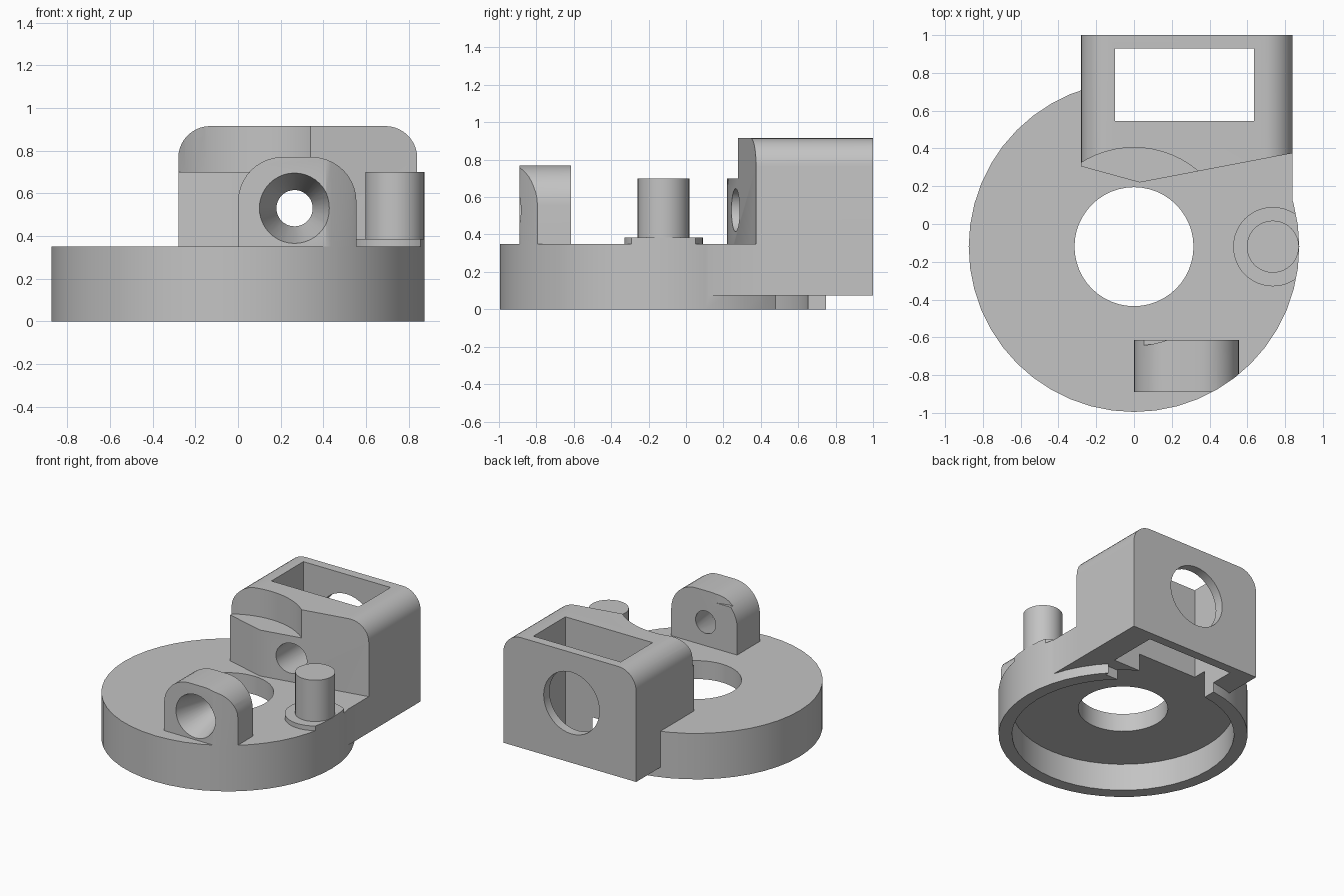
import bpy, bmesh, math
from mathutils import Matrix, Vector

if "Cube" in bpy.data.objects:
    bpy.data.objects.remove(bpy.data.objects["Cube"], do_unlink=True)

AXIS_Y = -0.12        # centre line of the round base
BASE_R = 0.875
DECK = 0.35           # top of the base
BORE_X, BORE_Z = 0.265, 0.53

grey = bpy.data.materials.new("plain_grey")
grey.use_nodes = True
colour = (0.55, 0.55, 0.55, 1)
grey.diffuse_color = colour
grey.node_tree.nodes["Principled BSDF"].inputs["Base Color"].default_value = colour


def finish(bm, name):
    bmesh.ops.recalc_face_normals(bm, faces=bm.faces)
    mesh = bpy.data.meshes.new(name)
    bm.to_mesh(mesh)
    bm.free()
    mesh.materials.append(grey)
    obj = bpy.data.objects.new(name, mesh)
    bpy.context.collection.objects.link(obj)
    return obj


def prism(name, outline, start, end, axis="z"):
    """Extrude an outline along z (points are x, y) or y (points are x, z)."""
    bm = bmesh.new()
    place = (lambda a, b: (a, b, start)) if axis == "z" else (lambda a, b: (a, start, b))
    face = bm.faces.new([bm.verts.new(place(a, b)) for a, b in outline])
    new = bmesh.ops.extrude_face_region(bm, geom=[face])["geom"]
    move = Vector((0, 0, end - start)) if axis == "z" else Vector((0, end - start, 0))
    bmesh.ops.translate(bm, vec=move, verts=[v for v in new if isinstance(v, bmesh.types.BMVert)])
    return finish(bm, name)


def rect(x0, x1, y0, y1):
    return [(x0, y0), (x1, y0), (x1, y1), (x0, y1)]


def arch(x0, x1, z0, z1, r, steps=10):
    """Rectangle with its two upper corners rounded."""
    pts = [(x0, z0), (x1, z0)]
    for cx, first in ((x1 - r, 0), (x0 + r, math.pi / 2)):
        for i in range(steps + 1):
            a = first + i * math.pi / 2 / steps
            pts.append((cx + r * math.cos(a), z1 - r + r * math.sin(a)))
    return pts


def disc(name, x, y, r, z0, z1, segments=48):
    turn = 2 * math.pi / segments
    return prism(name, [(x + r * math.cos(i * turn), y + r * math.sin(i * turn))
                        for i in range(segments)], z0, z1)


def bore(r_front, r_back, y0, y1):
    """Round or tapered cutter running front to back."""
    bm = bmesh.new()
    bmesh.ops.create_cone(bm, cap_ends=True, segments=40, radius1=r_front,
                          radius2=r_back, depth=y1 - y0)
    bmesh.ops.transform(bm, verts=bm.verts, matrix=Matrix.Translation(
        (BORE_X, (y0 + y1) / 2, BORE_Z)) @ Matrix.Rotation(-math.pi / 2, 4, "X"))
    return finish(bm, "bore_cutter")


def combine(target, tool, operation="DIFFERENCE"):
    mod = target.modifiers.new("combine", "BOOLEAN")
    mod.operation, mod.solver, mod.object = operation, "EXACT", tool
    bpy.ops.object.select_all(action="DESELECT")
    bpy.context.view_layer.objects.active = target
    target.select_set(True)
    bpy.ops.object.modifier_apply(modifier=mod.name)
    bpy.data.objects.remove(tool, do_unlink=True)


def recess():
    return disc("recess_cutter", 0, AXIS_Y, 0.78, -0.1, 0.21)


def pocket():
    return prism("pocket_cutter", rect(-0.10, 0.635, 0.545, 0.93), -0.2, 1.2)


def clearance():
    return disc("clearance_cutter", 0, AXIS_Y, 0.525, 0.70, 1.2, 64)


def within_base():
    return disc("base_limit", 0, AXIS_Y, BASE_R, -0.2, 1.2)


# Round base with side shelf, hollow underside and centre hole
base = disc("round_base", 0, AXIS_Y, BASE_R, 0, DECK)
combine(base, prism("shelf", rect(0.3, 0.84, 0.0, 0.40), 0.075, DECK), "UNION")
combine(base, recess())
combine(base, disc("centre_cutter", 0, AXIS_Y, 0.315, -0.2, 0.6))
combine(base, pocket())
combine(base, prism("rim_gap", rect(-0.10, 0.635, 0.45, 0.93), -0.1, 0.075))

# Rear housing: rounded block with an angled front
housing = prism("rear_housing", arch(-0.28, 0.84, 0.075, 0.915, 0.15), 0.1, 1, "y")
plan = [(-0.28 - 0.2, 0.36), (0.03, 0.22), (0.84 + 0.2, 0.413), (1.04, 1.2), (-0.48, 1.2)]
combine(housing, prism("plan_limit", plan, -0.2, 1.2), "INTERSECT")
for cutter in (recess(), pocket(), clearance(),
               bore(0.115, 0.115, 0.1, 0.7), bore(0.235, 0.235, 0.8, 1.1)):
    combine(housing, cutter)

# Front lug with a tapered screw hole
lug = prism("front_lug", arch(0, 0.555, 0.33, 0.77, 0.21), -0.89, -0.615, "y")
combine(lug, within_base(), "INTERSECT")
combine(lug, clearance())
slope = (0.165 - 0.085) / 0.275
combine(lug, bore(0.165 + 0.05 * slope, 0.085 - 0.05 * slope, -0.94, -0.565))

# Side post and its collar
post = disc("side_post", 0.735, AXIS_Y, 0.138, 0.30, 0.70, 40)
collar = disc("post_collar", 0.735, AXIS_Y, 0.21, 0.33, 0.385)
combine(collar, within_base(), "INTERSECT")

for part in (base, housing, lug, post, collar):
    bpy.ops.object.select_all(action="DESELECT")
    bpy.context.view_layer.objects.active = part
    part.select_set(True)
    bpy.ops.object.shade_smooth_by_angle(angle=math.radians(30))
